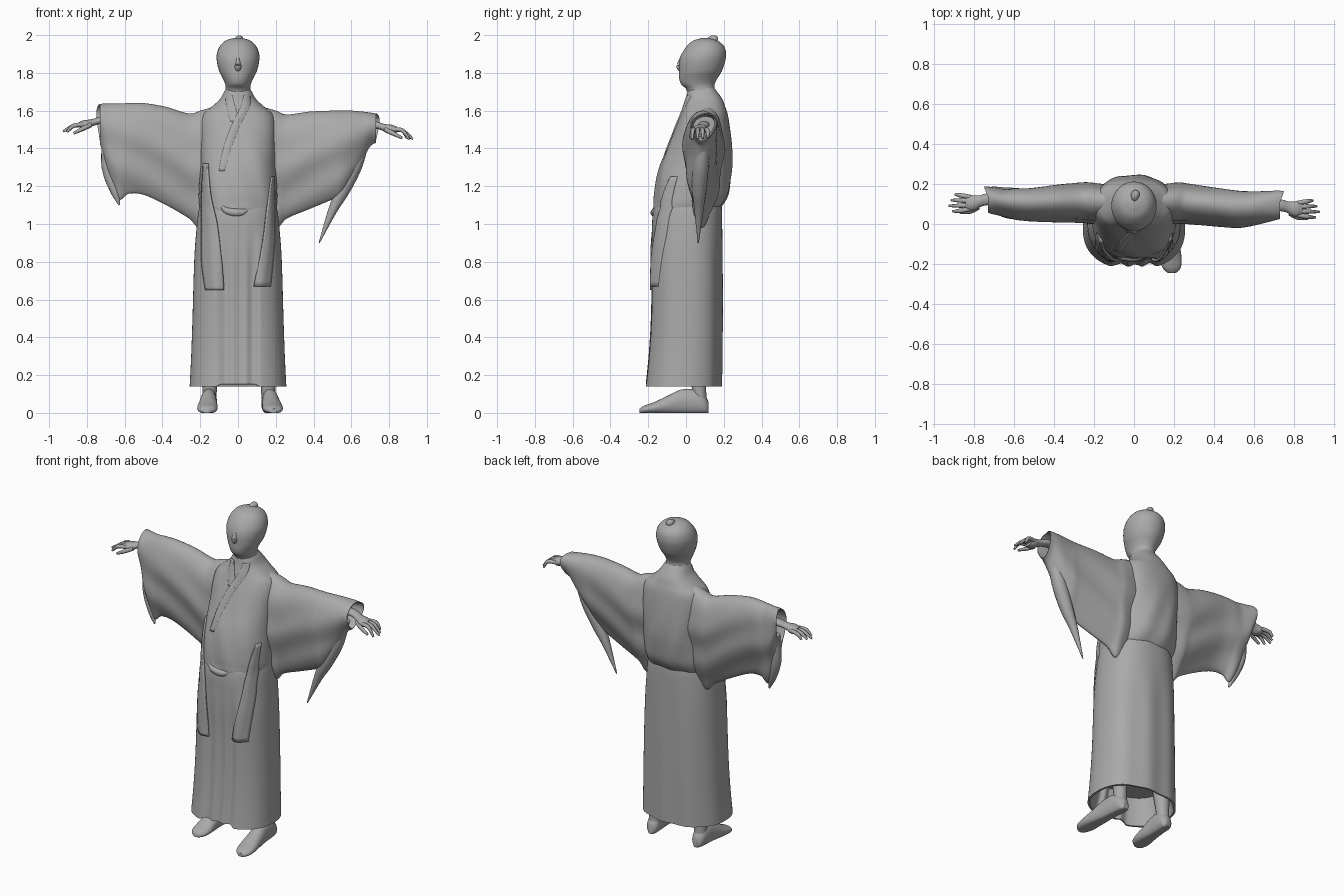
import bpy, bmesh, math
from mathutils import Vector
from mathutils.bvhtree import BVHTree

cube = bpy.data.objects.get("Cube")
if cube:
    bpy.data.objects.remove(cube)

grey = bpy.data.materials.new("plain grey")
grey.use_nodes = True
grey.diffuse_color = (0.4, 0.4, 0.4, 1)
grey.node_tree.nodes["Principled BSDF"].inputs["Base Color"].default_value = (0.4, 0.4, 0.4, 1)
bodies = []


def finish(name, bm, angle=50):
    bmesh.ops.recalc_face_normals(bm, faces=bm.faces[:])
    mesh = bpy.data.meshes.new(name)
    bm.to_mesh(mesh)
    bm.free()
    mesh.materials.append(grey)
    ob = bpy.data.objects.new(name, mesh)
    bpy.context.collection.objects.link(ob)
    bpy.ops.object.select_all(action='DESELECT')
    ob.select_set(True)
    bpy.context.view_layer.objects.active = ob
    bpy.ops.object.shade_smooth_by_angle(angle=math.radians(angle))
    return ob


def smooth(rows, n):
    """Pass a smooth curve through every row of values."""
    out, last = [], len(rows) - 1
    for i in range(last):
        four = rows[max(i - 1, 0)], rows[i], rows[i + 1], rows[min(i + 2, last)]
        for k in range(n):
            t = k / n
            out.append([(2*q + (r-p)*t + (2*p - 5*q + 4*r - s)*t*t + (3*q - p - 3*r + s)*t**3) / 2
                        for p, q, r, s in zip(*four)])
    return out + [list(rows[-1])]


def skin(bm, rings):
    """Join closed rings of points and cap both ends."""
    vs = [[bm.verts.new(p) for p in r] for r in rings]
    seg = len(vs[0])
    for a, b in zip(vs, vs[1:]):
        for k in range(seg):
            j = (k + 1) % seg
            bm.faces.new((a[k], a[j], b[j], b[k]))
    bm.faces.new(vs[0])
    bm.faces.new(vs[-1])


def loft(name, rows, ring, seg=32, steps=5, hollow=None, solid=False):
    """Skin rings made from smoothed rows; hollow sinks the last end inward."""
    rings = [[Vector(ring(r, math.tau * k / seg)) for k in range(seg)] for r in smooth(rows, steps)]
    if hollow:
        end = rings[-1]
        c = sum(end, Vector()) / seg
        rings.append([c + (p - c) * 0.95 for p in end])
        rings.append([c + (p - c) * 0.8 + Vector(hollow) for p in end])
    bm = bmesh.new()
    skin(bm, rings)
    if solid:
        bodies.append(BVHTree.FromBMesh(bm))
    return finish(name, bm)


def tube(name, path, flat=1.0, seg=14):
    """Tapered tube through (x, y, z, radius) points."""
    pts = smooth(path, 5)
    rings = []
    for i, p in enumerate(pts):
        d = Vector(pts[min(i + 1, len(pts) - 1)][:3]) - Vector(pts[max(i - 1, 0)][:3])
        q = d.to_track_quat('X', 'Z')
        rings.append([Vector(p[:3]) + q @ Vector(
            (0, p[3] * math.cos(math.tau*k/seg), flat * p[3] * math.sin(math.tau*k/seg))) for k in range(seg)])
    bm = bmesh.new()
    skin(bm, rings)
    return finish(name, bm)


def oval(row, t, power=2.0):
    """Level cross-section from height, half width, front y and back y."""
    z, rx, front, back = row
    c, s = math.cos(t), math.sin(t)
    x = rx * math.copysign(abs(c) ** (2 / power), c)
    y = (front + back) / 2 + (back - front) / 2 * math.copysign(abs(s) ** (2 / power), s)
    return x, y, z


def torso_ring(row, t):
    x, y, z = oval(row, t, 2.4)
    fade = max(0, min(1, (1.55 - z) * 4))
    return x, y + 0.003 * fade * math.sin(x * 45 + z * 14), z


def skirt_ring(row, t):
    x, y, z = oval(row, t, 2.35)
    low = max(0, min(1, (1.0 - z) / 0.3))
    if math.sin(t) < 0:      # slightly recessed, pleated centre between the front panels
        inside = max(0, min(1, (0.115 - abs(x)) / 0.02))
        y += low * inside * (0.018 + 0.007 * math.sin(x * 90 + 1))
        z += low * inside * 0.012
    else:                    # soft folds down the back
        y += 0.004 * low * math.sin(x * 38)
    return x, y, z


# Robe body and skirt
loft("robe_torso", [
    (1.0, .19, -.15, .15), (1.07, .2, -.17, .17), (1.11, .208, -.17, .2),
    (1.16, .208, -.167, .225), (1.24, .205, -.155, .238), (1.32, .2, -.133, .245), (1.42, .2, -.092, .242),
    (1.52, .2, -.052, .231), (1.58, .185, -.026, .221), (1.62, .14, -.012, .208),
    (1.66, .097, 0, .193), (1.7, .073, .008, .165), (1.72, .06, .018, .15)],
    torso_ring, 96, solid=True)
loft("robe_skirt", [
    (1.16, .18, -.14, .18), (1.08, .207, -.172, .19), (.95, .222, -.183, .192),
    (.8, .232, -.192, .192), (.5, .241, -.198, .192), (.3, .248, -.21, .19),
    (.14, .256, -.226, .188)], skirt_ring, 128, hollow=(0, 0, .16), solid=True)


def front_y(x, z):
    hits = [b.ray_cast(Vector((x, -1, z)), Vector((0, 1, 0)))[0] for b in bodies]
    return min([h.y for h in hits if h] or [0.0])


def panel(name, rows, lift):
    """Cloth strip on the robe front from (z, sunk edge x, raised edge x) rows."""
    bm, cols = bmesh.new(), 8
    grid = []
    for z, a, b in smooth(rows, 6):
        xs = [a + (b - a) * k / cols for k in range(cols + 1)]
        grid.append([bm.verts.new((x, front_y(x, z) + 0.007 - (lift + 0.007) * min(1, 2 * k / cols), z))
                     for k, x in enumerate(xs)])
    for r, s in zip(grid, grid[1:]):
        for k in range(cols):
            bm.faces.new((r[k], r[k + 1], s[k + 1], s[k]))
    ob = finish(name, bm)
    mod = ob.modifiers.new("cloth", 'SOLIDIFY')
    mod.thickness, mod.offset = 0.012, 0


# Hanging coat fronts, crossed collar and belt knot
panel("right_coat_front", [(1.32, -.18, -.16), (1.15, -.19, -.145), (1.0, -.19, -.11),
                           (.8, -.19, -.085), (.65, -.17, -.075)], .008)
panel("left_coat_front", [(1.25, .188, .178), (1.05, .19, .15), (.9, .19, .13), (.67, .17, .085)], .008)
panel("under_collar", [(1.68, -.06, -.03), (1.62, -.06, -.015), (1.54, -.04, .01)], -.001)
panel("over_collar", [(1.68, .06, .03), (1.62, .06, .015), (1.54, .02, -.025),
                      (1.42, -.03, -.07), (1.28, -.07, -.1)], 0)
tube("belt_knot", [(-.085, -.16, 1.095, .008), (-.06, -.163, 1.07, .018), (-.01, -.166, 1.06, .022),
                   (.03, -.163, 1.065, .018), (.05, -.16, 1.08, .008)])


# Sleeves: full round the arm, thin where the cloth hangs
def sleeve(name, side, rows):
    def ring(row, t):
        x, top, bottom, y, w = row
        c, s = math.cos(t), math.sin(t)
        u = (1 + c) / 2
        z = (top + bottom) / 2 + (top - bottom) / 2 * c
        drop = top - z
        wide = w * (0.42 + 0.58 * u ** 0.7) * s
        fold = 0.008 * abs(s) * min(1, drop * 4) * math.sin(26 * (drop + 0.5 * x))
        return side * (x + 0.03 * u * max(0, s)), y - 0.03 * (1 - u) + wide + fold, z
    loft(name, rows, ring, 56, 6, hollow=(-side * 0.07, 0, 0))


sleeve("right_sleeve", -1, [
    (.1, 1.63, 1.05, .11, .11), (.2, 1.6, .98, .115, .12), (.26, 1.585, 1.03, .118, .116),
    (.38, 1.62, 1.1, .115, .108), (.5, 1.64, 1.155, .11, .1), (.58, 1.64, 1.16, .112, .098),
    (.63, 1.637, 1.13, .115, .093), (.68, 1.637, 1.23, .125, .088), (.715, 1.637, 1.37, .132, .083),
    (.73, 1.635, 1.42, .135, .078)])
sleeve("left_sleeve", 1, [
    (.1, 1.63, 1.05, .11, .11), (.2, 1.6, .98, .115, .12), (.26, 1.58, 1.03, .112, .116),
    (.38, 1.595, 1.08, .1, .112), (.5, 1.6, 1.13, .088, .112), (.55, 1.6, 1.155, .088, .11),
    (.6, 1.6, 1.235, .092, .104), (.66, 1.595, 1.34, .1, .096), (.7, 1.59, 1.41, .105, .09),
    (.73, 1.585, 1.43, .108, .085)])
tube("right_sleeve_tip", [(-.69, .115, 1.46, .03), (-.69, .105, 1.3, .032), (-.655, .09, 1.18, .024),
                          (-.628, .08, 1.1, .004)])
tube("left_sleeve_tip", [(.67, .09, 1.47, .03), (.62, .08, 1.32, .042), (.555, .07, 1.18, .038),
                         (.5, .068, 1.07, .024), (.43, .065, .9, .003)])

# Arms, hands and fingers
for word, side, y, z, droop in (("right", -1, .105, 1.525, .03), ("left", 1, .075, 1.5, .045)):
    tube(word + "_arm", [(side*.64, y + .02, z + .025, .03), (side*.72, y + .02, z + .025, .03),
                         (side*.77, y + .01, z + .012, .028), (side*.81, y, z, .04),
                         (side*.84, y, z - .005, .03)], .65)
    for i in range(4):
        off = (i - 1.5) * .02
        reach = .93 - .02 * abs(i - 1.2)
        tube(f"{word}_finger_{i + 1}", [
            (side*.82, y + off, z, .012), (side*.87, y + off * 1.3, z - .005, .011),
            (side*reach, y + off * 1.4, z - droop - .008 * (3 - i) / 3, .006)], seg=8)
    tube(word + "_thumb", [(side*.78, y - .02, z, .014), (side*.82, y - .042, z - .02, .012),
                           (side*.87, y - .048, z - .045, .007)], seg=8)

# Head, nose and topknot
loft("head", [
    (1.62, .09, .02, .18), (1.68, .074, .012, .168), (1.715, .066, .0, .152), (1.74, .068, -.026, .152),
    (1.77, .08, -.036, .166), (1.81, .1, -.037, .19), (1.86, .112, -.035, .207), (1.9, .112, -.023, .212),
    (1.94, .097, .003, .202), (1.97, .067, .037, .168), (1.984, .025, .08, .125)], oval, 40)
tube("nose", [(0, -.016, 1.9, .008), (0, -.03, 1.86, .011), (0, -.034, 1.835, .018), (0, -.022, 1.81, .012)])
tube("topknot", [(0, .115, 1.965, .012), (.004, .135, 1.978, .019), (.008, .153, 1.977, .021),
                 (.01, .165, 1.97, .01)])


# Legs and feet
def foot(name, x, toe_x, reach):
    def ring(row, t):
        f, top, w = row
        return (x + (toe_x - x) * f + w * math.cos(t), .12 - f * (.12 + reach),
                max(0, top * (.5 + .62 * math.sin(t))))
    loft(name, [(0, .05, .018), (.06, .08, .036), (.2, .11, .042), (.4, .11, .044),
                (.6, .08, .05), (.8, .05, .054), (.93, .035, .045), (1, .02, .02)], ring, 24)


for word, x, toe_x, reach in (("right", -.15, -.165, .175), ("left", .16, .19, .245)):
    foot(word + "_foot", x, toe_x, reach)
    tube(word + "_leg", [(x, .075, .04, .036), (x, .07, .12, .038), (x, .06, .25, .05), (x, .05, .4, .06)])
